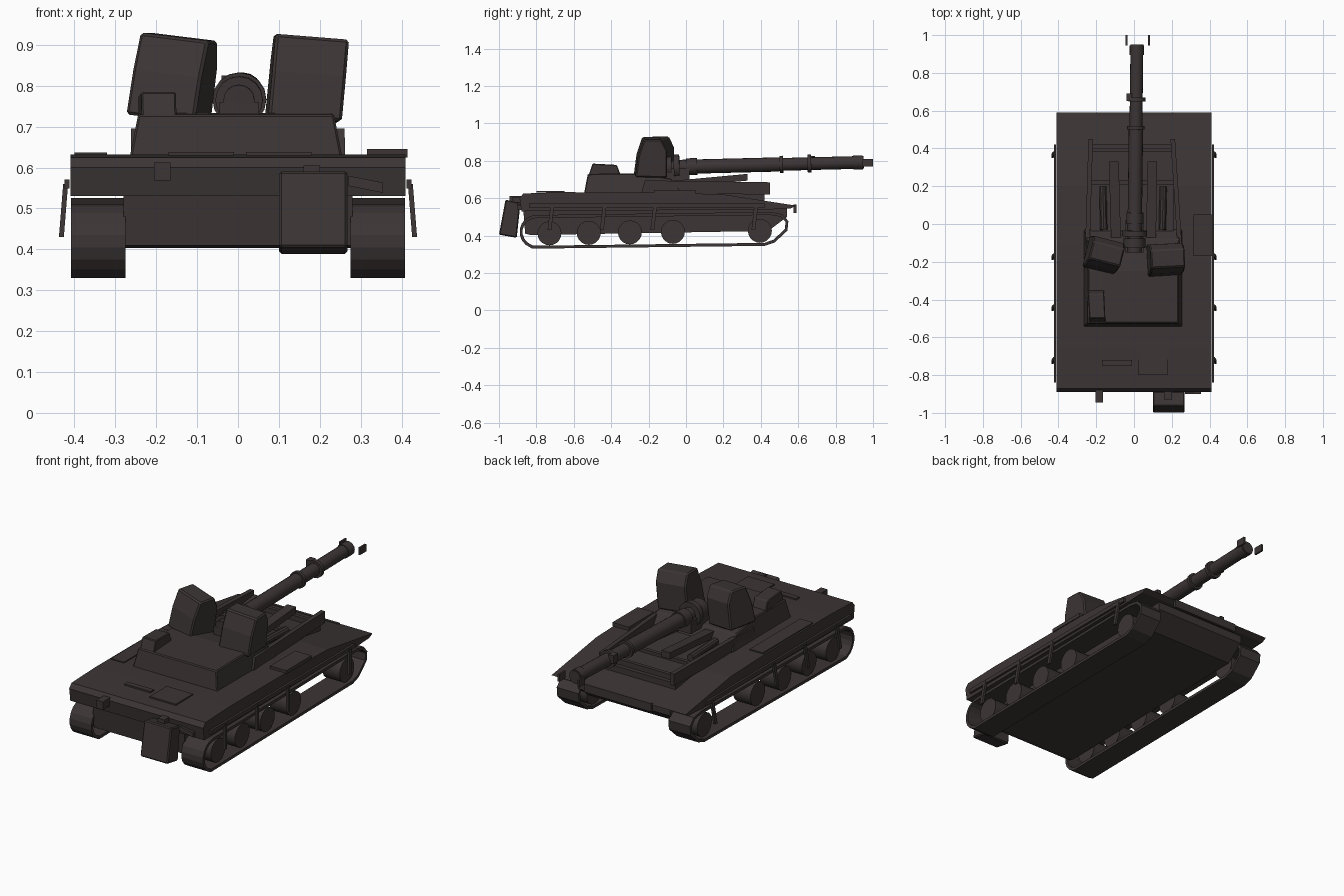
import bpy, bmesh, math
from mathutils import Vector

if "Cube" in bpy.data.objects:
    bpy.data.objects.remove(bpy.data.objects["Cube"])

paint = bpy.data.materials.new("dark brown paint")
paint.diffuse_color = (0.045, 0.035, 0.035, 1)
paint.use_nodes = True
paint.node_tree.nodes["Principled BSDF"].inputs["Base Color"].default_value = paint.diffuse_color


def finish(name, bm, bevel=0.0):
    bmesh.ops.recalc_face_normals(bm, faces=bm.faces)
    me = bpy.data.meshes.new(name)
    bm.to_mesh(me)
    bm.free()
    me.materials.append(paint)
    ob = bpy.data.objects.new(name, me)
    bpy.context.collection.objects.link(ob)
    if bevel:
        m = ob.modifiers.new("edge", 'BEVEL')
        m.width, m.segments = bevel, 1
    return ob


def side_profile(name, pts, x0, x1, place=None, bevel=0.0):
    """Extrude a (y, z) outline across x; place() may move each point."""
    bm = bmesh.new()
    place = place or (lambda x, y, z: (x, y, z))
    a, b = [[bm.verts.new(place(x, y, z)) for y, z in pts] for x in (x0, x1)]
    bm.faces.new(a)
    bm.faces.new(b)
    for i in range(len(pts)):
        j = (i + 1) % len(pts)
        bm.faces.new((a[i], a[j], b[j], b[i]))
    return finish(name, bm, bevel)


def box(name, x0, x1, y0, y1, z0, z1, bevel=0.0):
    return side_profile(name, [(y0, z0), (y1, z0), (y1, z1), (y0, z1)], x0, x1, None, bevel)


def rod(name, a, b, r0, r1=None, seg=16):
    """Round bar between two points."""
    a, b = Vector(a), Vector(b)
    d = b - a
    bm = bmesh.new()
    bmesh.ops.create_cone(bm, cap_ends=True, segments=seg, radius1=r0,
                          radius2=r0 if r1 is None else r1, depth=d.length)
    bm.transform(d.to_track_quat('Z', 'Y').to_matrix().to_4x4())
    bmesh.ops.translate(bm, vec=(a + b) / 2, verts=bm.verts)
    ob = finish(name, bm)
    if seg > 8:
        bpy.context.view_layer.objects.active = ob
        ob.select_set(True)
        bpy.ops.object.shade_smooth_by_angle()
        ob.select_set(False)
    return ob


def beam(name, a, b, w, h):
    """Square bar from a to b, w wide in x and h high in z."""
    bm = bmesh.new()
    ends = [[bm.verts.new((p[0] + i * w / 2, p[1], p[2] + k * h / 2))
             for i, k in ((-1, -1), (1, -1), (1, 1), (-1, 1))] for p in (a, b)]
    bm.faces.new(ends[0])
    bm.faces.new(ends[1])
    for i in range(4):
        j = (i + 1) % 4
        bm.faces.new((ends[0][i], ends[0][j], ends[1][j], ends[1][i]))
    return finish(name, bm)


# Hull: wide upper body and narrow lower body
side_profile("upper_hull", [(-.88, .53), (.45, .54), (.56, .545), (.59, .56),
                            (.2, .62), (-.1, .63), (-.66, .632), (-.87, .625),
                            (-.89, .6)], -.41, .41)
side_profile("lower_hull", [(-.87, .54), (-.86, .41), (-.83, .403), (.44, .425),
                            (.54, .5), (.54, .548)], -.28, .28)
box("nose_lip", -.2, .21, .575, .59, .52, .565)

# Running gear
for side, s in (("left", -1), ("right", 1)):
    loop = [(-.82, .338), (.42, .353), (.47, .37), (.535, .43), (.54, .475),
            (.51, .508), (.45, .518)]
    for i in range(9):
        t = math.radians(90 + i * 20)
        loop.append((-.8 + .082 * math.cos(t), .42 + .082 * math.sin(t)))
    bm = bmesh.new()
    rows = [[bm.verts.new((s * x, y, z)) for y, z in loop] for x in (.275, .408)]
    for i in range(len(loop)):
        j = (i + 1) % len(loop)
        bm.faces.new((rows[0][i], rows[0][j], rows[1][j], rows[1][i]))
    track = finish(side + "_track", bm)
    m = track.modifiers.new("thickness", 'SOLIDIFY')
    m.thickness, m.offset = .016, 0
    for y in (-.73, -.52, -.3, -.07, .395):
        z = .412 + .012 * (y + .73)
        rod(side + "_road_wheel", (s * .285, y, z), (s * .39, y, z), .064, seg=20)
    # Side rail and leaning struts
    beam(side + "_side_rail", (s * .418, -.84, .56), (s * .418, .42, .56), .012, .022)
    for y in (-.73, -.45, -.18, .36):
        side_profile(side + "_strut", [(y - .01, .43), (y + .01, .43),
                                       (y + .025, .56), (y + .005, .56)],
                     -.006, .006,
                     lambda x, yy, z: (s * (.432 - (z - .43) * .08) + x, yy, z))

# Deck plates
side_profile("right_deck_flap", [(-.17, .625), (.05, .625), (.05, .645), (-.17, .645)],
             .315, .415)
box("left_deck_plate", -.4, -.32, -.54, -.1, .63, .637)
box("engine_hatch", .02, .18, -.8, -.65, .63, .638)
box("engine_grille", -.17, -.01, -.75, -.72, .63, .638)

# Turret rear block with narrower top
side_profile("turret_body", [(-.545, .625), (-.525, .73), (-.25, .733), (-.08, .705),
                             (-.03, .64), (-.03, .625)], -.265, .255,
             lambda x, y, z: (x * (1 - .75 * (z - .625)), y, z), .005)
# Forward frame: floor, side walls and cross bars
side_profile("turret_floor", [(-.05, .61), (.42, .575), (.42, .62), (-.05, .65)],
             -.23, .21)
side_profile("left_wall", [(-.24, .625), (.45, .62), (.45, .685), (-.22, .695)],
             -.012, .012, lambda x, y, z: (x - .25 + .03 * (y + .24), y, z))
side_profile("right_wall", [(-.24, .625), (.45, .62), (.45, .685), (-.22, .695)],
             -.012, .012, lambda x, y, z: (x + .25 - .065 * (y + .24), y, z))
for y in (.22, .39):
    box("cross_bar", -.23, .21, y - .01, y + .01, .62, .65)

# Launch tubes either side of the barrel
for x0, x1 in ((-.095, -.122), (.09, .097)):
    beam("upper_tube", (x0, -.1, .672), (x1 + .015 * (x1 < 0), .33, .712), .052, .036)
rod("low_tube_left", (-.16, -.03, .665), (-.165, .2, .66), .02, seg=10)
rod("low_tube_right", (.15, -.03, .665), (.155, .2, .66), .02, seg=10)

# Leaning sight housings
pod = [(-.085, 0), (-.07, .11), (-.04, .2), (.055, .2), (.085, .14), (.085, -.005)]


def pod_place(cx, cy, yaw, lean, roll):
    def f(x, y, z):
        c, n = math.cos(yaw), math.sin(yaw)
        return (cx + x * c - y * n + lean * z, cy + x * n + y * c, .72 + z + roll * x)
    return f


side_profile("left_housing", pod, -.086, .086, pod_place(-.17, -.165, -.25, .12, -.12), .007)
side_profile("right_housing", pod, -.09, .09, pod_place(.16, -.19, .05, .1, -.08), .007)
# Small sight at the turret rear
side_profile("small_sight", [(-.52, .725), (-.5, .785), (-.37, .778), (-.35, .725)],
             -.24, -.155, lambda x, y, z: (x - .05 * (y + .43), y, z), .004)


# Gun, slightly raised toward the muzzle
def gun(y):
    return (.004 + .012 * y, y, .768 + .025 * y)


rod("barrel_rear", gun(-.15), gun(.5), .038)
rod("barrel_front", gun(.5), gun(.95), .034)
for y, w, r in ((-.05, .03, .066), (-.1, .05, .058), (.03, .06, .045), (.51, .018, .046),
                (.66, .02, .048), (.92, .05, .038)):
    rod("barrel_collar", gun(y - w / 2), gun(y + w / 2), r)
box("gun_cradle", -.045, .05, -.15, .02, .69, .76)
box("collar_bracket", -.04, -.01, .65, .69, .78, .825)
for x in (-.04, .08):
    box("muzzle_fin", x - .005, x + .005, .945, 1.0, .77, .81)

# Rear stowage box, bracket and step
side_profile("rear_box", [(-1.0, .405), (-.905, .388), (-.885, .575), (-.965, .592)],
             .1, .268, None, .006)
box("rear_bracket", -.205, -.165, -.945, -.88, .568, .613)
box("rear_box_mount", .16, .2, -.93, -.87, .56, .605)
side_profile("rear_step", [(-.9, .555), (-.88, .555), (-.88, .58), (-.9, .58)], .27, .355,
             lambda x, y, z: (x, y, z - .2 * (x - .27)))
